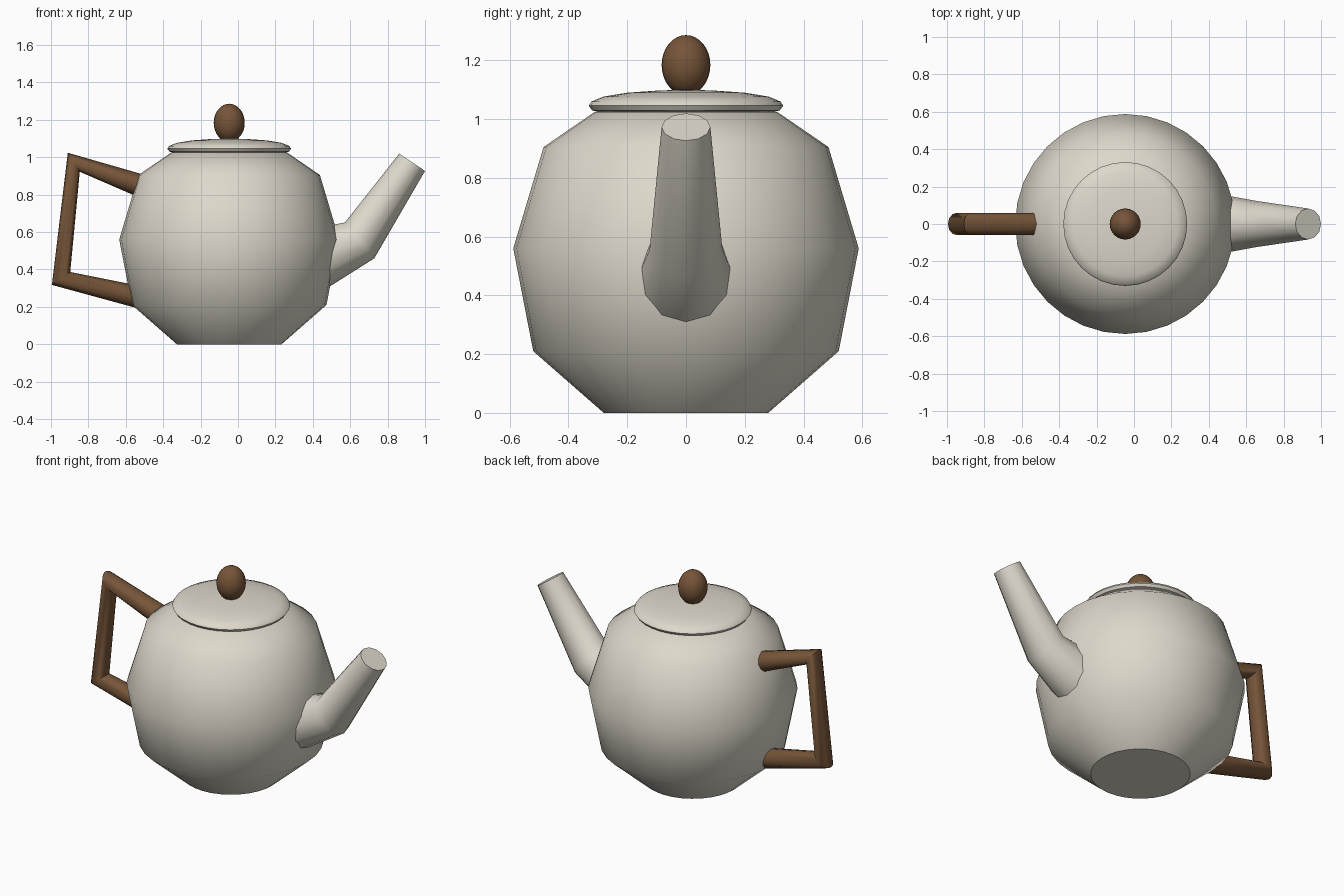
import bpy, bmesh, math
from mathutils import Vector

cube = bpy.data.objects.get("Cube")
if cube:
    bpy.data.objects.remove(cube, do_unlink=True)


def make_material(name, rgb):
    mat = bpy.data.materials.new(name)
    mat.use_nodes = True
    mat.diffuse_color = (*rgb, 1)
    mat.node_tree.nodes["Principled BSDF"].inputs["Base Color"].default_value = (*rgb, 1)
    return mat


ceramic = make_material("cream ceramic", (0.73, 0.69, 0.60))
wood = make_material("brown wood", (0.18, 0.09, 0.04))
AXIS_X = -0.047


def finish(name, bm, mat, angle=40):
    bmesh.ops.recalc_face_normals(bm, faces=bm.faces)
    mesh = bpy.data.meshes.new(name)
    bm.to_mesh(mesh)
    bm.free()
    mesh.materials.append(mat)
    obj = bpy.data.objects.new(name, mesh)
    bpy.context.collection.objects.link(obj)
    bpy.ops.object.select_all(action="DESELECT")
    obj.select_set(True)
    bpy.context.view_layer.objects.active = obj
    bpy.ops.object.shade_smooth_by_angle(angle=math.radians(angle))
    return obj


def loft(name, rings, mat, angle=40):
    """Skin a list of point rings and cap both ends."""
    bm = bmesh.new()
    loops = [[bm.verts.new(p) for p in ring] for ring in rings]
    n = len(loops[0])
    for a, b in zip(loops, loops[1:]):
        for i in range(n):
            j = (i + 1) % n
            bm.faces.new((a[i], a[j], b[j], b[i]))
    bm.faces.new(loops[0])
    bm.faces.new(loops[-1])
    return finish(name, bm, mat, angle)


def lathe(name, profile, mat, sides=32):
    turns = [2 * math.pi * i / sides for i in range(sides)]
    rings = [[(AXIS_X + r * math.cos(t), r * math.sin(t), z) for t in turns]
             for r, z in profile]
    return loft(name, rings, mat)


def tube(name, path, radii, mat, sides=12):
    """Sweep a circle along an x-z path, turning it to the mean direction."""
    pts = [Vector((x, 0, z)) for x, z in path]
    steps = [(b - a).normalized() for a, b in zip(pts, pts[1:])]
    rings = []
    for i, (p, r) in enumerate(zip(pts, radii)):
        d = (steps[max(i - 1, 0)] + steps[min(i, len(steps) - 1)]).normalized()
        side = Vector((0, 1, 0))
        up = d.cross(side)
        turns = [2 * math.pi * k / sides for k in range(sides)]
        rings.append([p + r * (side * math.cos(t) + up * math.sin(t)) for t in turns])
    return loft(name, rings, mat)


# Round pot body
lathe("body", [(0.28, 0), (0.52, 0.21), (0.588, 0.56), (0.485, 0.905),
               (0.31, 1.025)], ceramic)

# Shallow domed lid
lathe("lid", [(0.30, 1.025), (0.32, 1.03), (0.331, 1.046), (0.322, 1.06),
              (0.28, 1.077), (0.2, 1.09), (0.1, 1.097), (0.02, 1.1)], ceramic)

# Egg-shaped knob
bm = bmesh.new()
bmesh.ops.create_uvsphere(bm, u_segments=24, v_segments=16, radius=1)
bmesh.ops.scale(bm, vec=(0.083, 0.083, 0.102), verts=bm.verts)
bmesh.ops.translate(bm, vec=(AXIS_X, 0, 1.184), verts=bm.verts)
finish("lid_knob", bm, wood)

# Bent tapering spout
tube("spout", [(0.4, 0.45), (0.65, 0.555), (0.931, 0.973)],
     (0.17, 0.124, 0.083), ceramic)

# Angular handle
tube("handle", [(-0.54, 0.855), (-0.878, 0.973), (-0.946, 0.352), (-0.52, 0.25)],
     (0.06,) * 4, wood)
